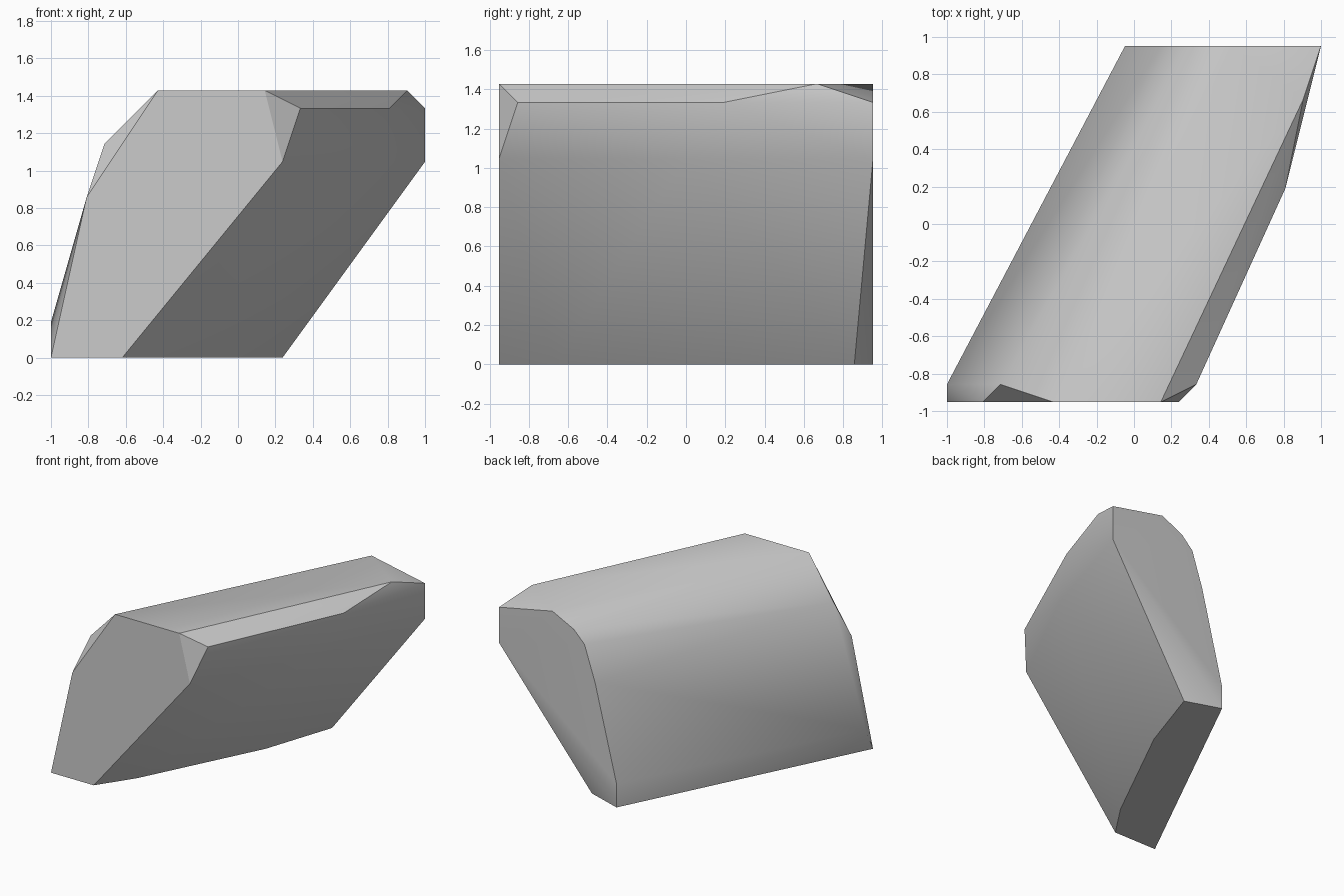
import bpy
import bmesh
import math

# Remove the default cube
default_cube = bpy.data.objects.get("Cube")
if default_cube:
    bpy.data.objects.remove(default_cube, do_unlink=True)

UNIT = 2 / 21  # the rock's corners sit on a regular grid


def flat_material(name, colour):
    material = bpy.data.materials.new(name)
    material.use_nodes = True
    material.diffuse_color = colour
    shader = material.node_tree.nodes["Principled BSDF"]
    shader.inputs["Base Color"].default_value = colour
    shader.inputs["Roughness"].default_value = 0.8
    return material


# Cross-sections of the slanted rock: depth step -> (across, up) corners
sections = {
    0: [(0, 0), (4, 0), (13, 11), (12, 15), (6, 15), (2, 9)],   # front face
    1: [(0, 2), (3, 12), (14, 14)],                             # chipped front corners
    3: [(6, 0)],                                                # base edge
    10: [(18, 11)],                                             # overhang bulge
    12: [(19, 14)],                                             # top bevel
    13: [(11, 0)],                                              # base edge
    17: [(20, 15)],                                             # top ridge end
    19: [(13, 0)],                                              # chipped back base
    20: [(10, 0), (10, 2), (12, 10), (13, 13), (14, 14),
         (16, 15), (21, 14), (21, 11)],                         # back face
}

# Wrap the corners in a convex shell
bm = bmesh.new()
for depth, corners in sections.items():
    for across, up in corners:
        bm.verts.new((across * UNIT - 1, (depth - 10) * UNIT, up * UNIT))
bmesh.ops.convex_hull(bm, input=bm.verts)
bmesh.ops.dissolve_limit(bm, angle_limit=math.radians(0.5),
                         verts=bm.verts, edges=bm.edges)
bmesh.ops.recalc_face_normals(bm, faces=bm.faces)

mesh = bpy.data.meshes.new("slanted_rock")
bm.to_mesh(mesh)
bm.free()
mesh.materials.append(flat_material("stone grey", (0.6, 0.6, 0.6, 1)))

rock = bpy.data.objects.new("slanted_rock", mesh)
bpy.context.collection.objects.link(rock)

# Soft shading across shallow facets, crisp on sharp edges
bpy.context.view_layer.objects.active = rock
rock.select_set(True)
bpy.ops.object.shade_smooth_by_angle(angle=math.radians(30))
